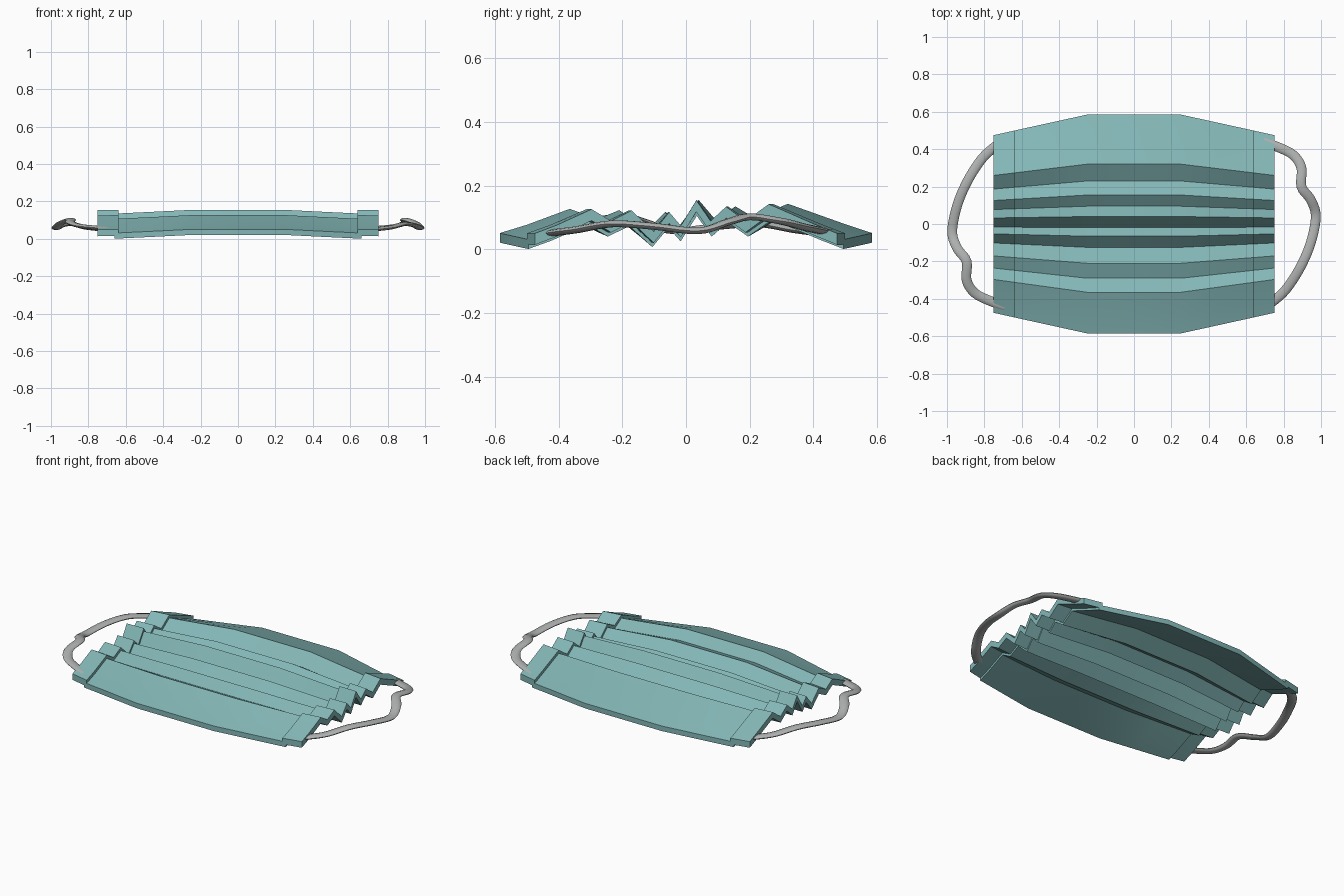
import bpy, bmesh, math
from mathutils import Vector
from mathutils.geometry import interpolate_bezier

if "Cube" in bpy.data.objects:
    bpy.data.objects.remove(bpy.data.objects["Cube"])

# Pleat profile through the middle of the mask (y, z)
PLEATS = [(-.585, .036), (-.5, .062), (-.365, .112), (-.29, .075), (-.21, .108),
          (-.125, .042), (-.065, .103), (-.02, .06), (.04, .14), (.095, .075),
          (.155, .12), (.23, .075), (.32, .128), (.5, .064), (.585, .036)]


def material(name, rgb):
    m = bpy.data.materials.new(name)
    m.diffuse_color = (*rgb, 1)
    m.use_nodes = True
    m.node_tree.nodes["Principled BSDF"].inputs["Base Color"].default_value = m.diffuse_color
    return m


def lerp_table(v, table):
    for (a, fa), (b, fb) in zip(table, table[1:]):
        if v <= b:
            return fa + (fb - fa) * (v - a) / (b - a)
    return table[-1][1]


def finish(bm, name, mat, angle):
    bmesh.ops.recalc_face_normals(bm, faces=bm.faces)
    me = bpy.data.meshes.new(name)
    bm.to_mesh(me)
    bm.free()
    ob = bpy.data.objects.new(name, me)
    bpy.context.collection.objects.link(ob)
    me.materials.append(mat)
    bpy.ops.object.select_all(action='DESELECT')
    ob.select_set(True)
    bpy.context.view_layer.objects.active = ob
    bpy.ops.object.shade_smooth_by_angle(angle=math.radians(angle))
    return ob


def pleated_sheet(name, xs, thick, lift, mat):
    """Pleated slab whose height tapers and droops towards the ends."""
    bm = bmesh.new()
    layers = []
    for side in (-.5, .5):
        rows = []
        for x in xs:
            s = lerp_table(abs(x), [(0, 1), (.25, 1), (.65, .85), (.75, .812)])
            droop = lerp_table(abs(x), [(0, 0), (.25, 0), (.65, -.02), (.75, -.02)])
            rows.append([bm.verts.new((x, y * s, z + droop + lift + side * thick))
                         for y, z in PLEATS])
        layers.append(rows)
    lo, hi = layers
    n, m = len(xs), len(PLEATS)
    for g in layers:
        for i in range(n - 1):
            for j in range(m - 1):
                bm.faces.new((g[i][j], g[i + 1][j], g[i + 1][j + 1], g[i][j + 1]))
    for i in range(n - 1):
        for j in (0, m - 1):
            bm.faces.new((lo[i][j], lo[i + 1][j], hi[i + 1][j], hi[i][j]))
    for j in range(m - 1):
        for i in (0, n - 1):
            bm.faces.new((lo[i][j], lo[i][j + 1], hi[i][j + 1], hi[i][j]))
    return finish(bm, name, mat, 45)


def strap(name, path, width, height, turn, mat):
    """Flattened tube swept along a smooth path; turn=-1 spins it half round."""
    pts = [Vector((x * turn, y * turn, z)) for x, y, z in path]
    ext = [2 * pts[0] - pts[1]] + pts + [2 * pts[-1] - pts[-2]]
    line = []
    for i in range(1, len(ext) - 2):
        p0, p1, p2, p3 = ext[i - 1:i + 3]
        line += interpolate_bezier(p1, p1 + (p2 - p0) / 6, p2 - (p3 - p1) / 6, p2, 6)[:-1]
    line.append(pts[-1])
    bm = bmesh.new()
    rings = []
    for i, p in enumerate(line):
        t = (line[min(i + 1, len(line) - 1)] - line[max(i - 1, 0)]).normalized()
        side = t.cross(Vector((0, 0, 1))).normalized()
        up = side.cross(t)
        rings.append([bm.verts.new(p + side * width * math.cos(a) + up * height * math.sin(a))
                      for a in (k * math.tau / 10 for k in range(10))])
    for a, b in zip(rings, rings[1:]):
        for k in range(10):
            bm.faces.new((a[k], a[k - 1], b[k - 1], b[k]))
    bm.faces.new(rings[0])
    bm.faces.new(rings[-1])
    return finish(bm, name, mat, 50)


fabric = material("teal_fabric", (.23, .47, .47))
elastic = material("grey_elastic", (.42, .44, .43))

# Main pleated panel
pleated_sheet("mask_panel", [-.66, -.45, -.25, 0, .25, .45, .66], .03, 0, fabric)

# Raised side hems
for label, s in (("left", -1), ("right", 1)):
    pleated_sheet(label + "_hem", [s * .64, s * .75], .036, .016, fabric)

# Ear loops, one a half turn of the other
LOOP = [(.69, .44, .055), (.76, .415, .06), (.85, .37, .07), (.895, .3, .088), (.895, .2, .102),
        (.945, .13, .085), (.972, .04, .058), (.945, -.1, .072), (.89, -.23, .08),
        (.82, -.34, .062), (.76, -.40, .054), (.69, -.45, .045)]
for label, turn in (("right", 1), ("left", -1)):
    strap(label + "_ear_loop", LOOP, .026, .011, turn, elastic)
